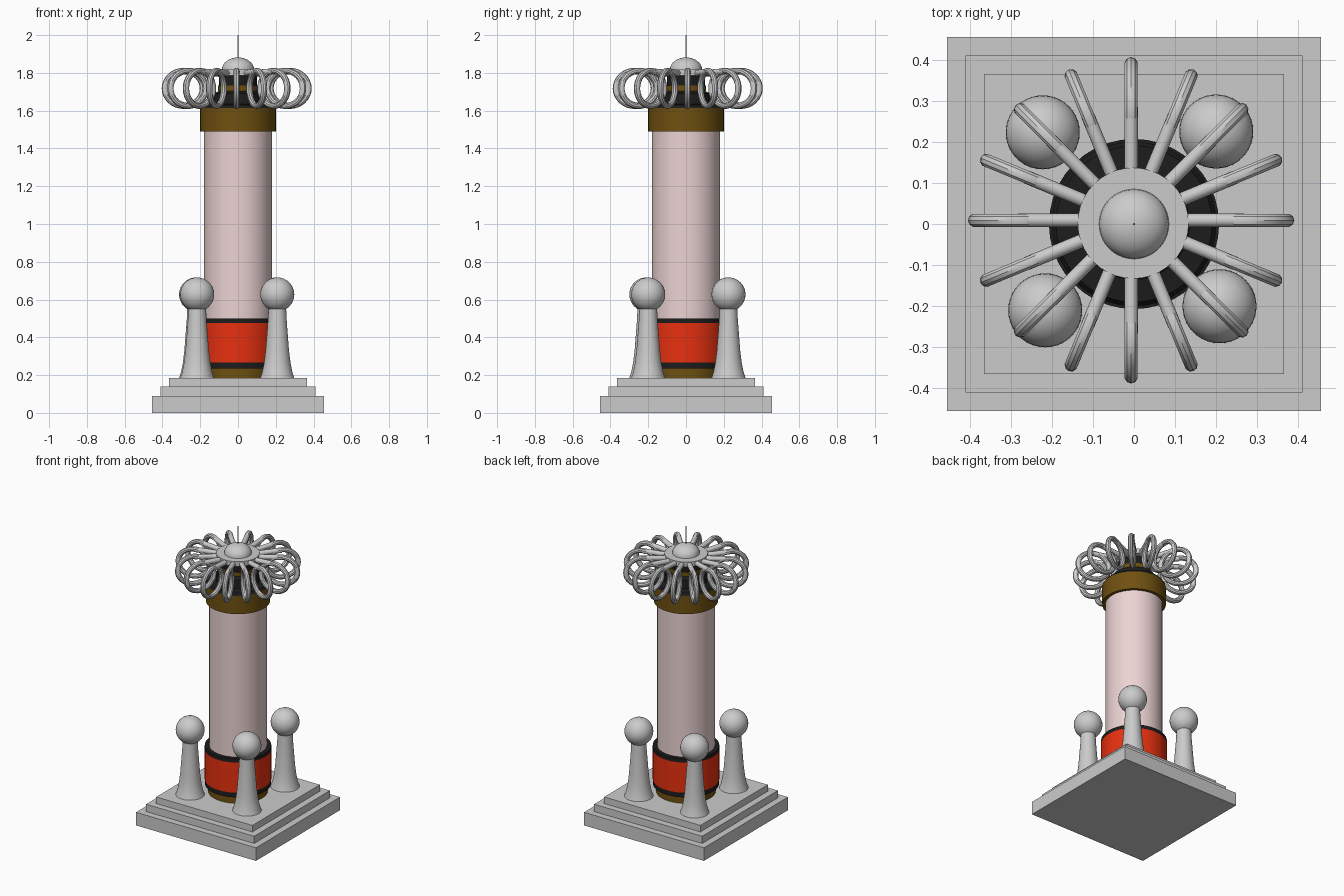
import bpy, math
from mathutils import Matrix, Vector

if "Cube" in bpy.data.objects:
    bpy.data.objects.remove(bpy.data.objects["Cube"])


def material(name, rgb):
    m = bpy.data.materials.new(name)
    m.diffuse_color = (*rgb, 1)
    m.use_nodes = True
    m.node_tree.nodes["Principled BSDF"].inputs["Base Color"].default_value = m.diffuse_color
    return m


PINK = material("pale_pink", (0.84, 0.65, 0.65))
RED = material("red", (0.8, 0.03, 0.005))
BRASS = material("brass", (0.16, 0.08, 0.005))
BLACK = material("black", (0.012, 0.012, 0.012))


def finish(ob, mat=None, smooth=True):
    if mat:
        ob.data.materials.append(mat)
    if smooth:
        bpy.ops.object.select_all(action='DESELECT')
        ob.select_set(True)
        bpy.context.view_layer.objects.active = ob
        bpy.ops.object.shade_smooth_by_angle(angle=math.radians(35))
    return ob


def lathe(name, profile, mat=None, x=0, y=0, n=40):
    """Spin (radius, z) points into a closed solid."""
    verts = [(r * math.cos(2 * math.pi * i / n), r * math.sin(2 * math.pi * i / n), z)
             for r, z in profile for i in range(n)]
    faces = [(k * n + i, k * n + (i + 1) % n, (k + 1) * n + (i + 1) % n, (k + 1) * n + i)
             for k in range(len(profile) - 1) for i in range(n)]
    faces.append(tuple(reversed(range(n))))
    faces.append(tuple(range((len(profile) - 1) * n, len(profile) * n)))
    me = bpy.data.meshes.new(name)
    me.from_pydata(verts, [], faces)
    ob = bpy.data.objects.new(name, me)
    ob.location = (x, y, 0)
    bpy.context.collection.objects.link(ob)
    return finish(ob, mat)


def drum(name, r, z0, z1, mat=None):
    return lathe(name, [(r, z0), (r, z1)], mat)


# Stepped square base
for i, (half, z0, z1) in enumerate([(0.455, 0, 0.09), (0.41, 0.09, 0.14), (0.365, 0.14, 0.185)]):
    bpy.ops.mesh.primitive_cube_add(size=1, location=(0, 0, (z0 + z1) / 2))
    step = bpy.context.object
    step.name = f"base_step_{i + 1}"
    step.scale = (2 * half, 2 * half, z1 - z0)

# Central column, bottom to top
drum("foot_collar", 0.185, 0.185, 0.235, BRASS)
drum("lower_black_ring", 0.205, 0.235, 0.268, BLACK)
drum("red_winding", 0.207, 0.268, 0.475, RED)
drum("upper_black_ring", 0.207, 0.475, 0.5, BLACK)
drum("main_coil", 0.18, 0.5, 1.49, PINK)
drum("top_collar", 0.2, 1.49, 1.615, BRASS)
lathe("black_cap", [(0.2, 1.615), (0.19, 1.63), (0.135, 1.635), (0.13, 1.69), (0.1, 1.705)], BLACK)
drum("neck_band", 0.105, 1.705, 1.732, BRASS)
drum("neck", 0.1, 1.732, 1.785, BLACK)

# Hub plate, dome and needle
lathe("hub_plate", [(0.135, 1.785), (0.135, 1.818)], x=-0.002, y=0.002)
lathe("dome", [(0.085 * math.cos(a), 1.818 + 0.064 * math.sin(a))
               for a in [math.pi / 2 * k / 8 * 0.99 for k in range(9)]])
lathe("needle", [(0.003, 1.87), (0.002, 2.0)], n=8)

# Sixteen hoops around the hub, each hung from a short arm
CX, CY = -0.007, 0.009
for i in range(16):
    a = i * math.pi / 8
    out = Vector((math.cos(a), math.sin(a), 0))
    centre = Vector((CX, CY, 1.718)) + out * 0.279
    bpy.ops.mesh.primitive_torus_add(major_radius=0.096, minor_radius=0.0165,
                                     major_segments=32, minor_segments=10)
    hoop = bpy.context.object
    hoop.name = f"hoop_{i + 1}"
    hoop.data.transform(Matrix.Diagonal((1.05, 0.97, 1, 1)))
    hoop.rotation_euler = (math.pi / 2, 0, a)
    hoop.location = centre
    finish(hoop)

    p = Vector((CX, CY, 1.797)) + out * 0.1
    q = Vector((CX, CY, 1.808)) + out * 0.275
    bpy.ops.mesh.primitive_cylinder_add(vertices=12, radius=0.0165, depth=(q - p).length,
                                        location=(p + q) / 2)
    arm = bpy.context.object
    arm.name = f"hoop_arm_{i + 1}"
    arm.rotation_euler = (q - p).to_track_quat('Z', 'Y').to_euler()
    finish(arm)

# Four flared corner posts with balls
for i, (x, y) in enumerate([(-0.222, 0.223), (0.2, 0.225), (-0.216, -0.21), (0.208, -0.2)]):
    lathe(f"post_{i + 1}", [(0.09, 0.185), (0.08, 0.215), (0.07, 0.265), (0.062, 0.33),
                            (0.055, 0.42), (0.049, 0.5), (0.046, 0.58)], x=x, y=y)
    bpy.ops.mesh.primitive_uv_sphere_add(segments=32, ring_count=16, radius=0.09,
                                         location=(x, y, 0.627))
    ball = bpy.context.object
    ball.name = f"ball_{i + 1}"
    finish(ball)
